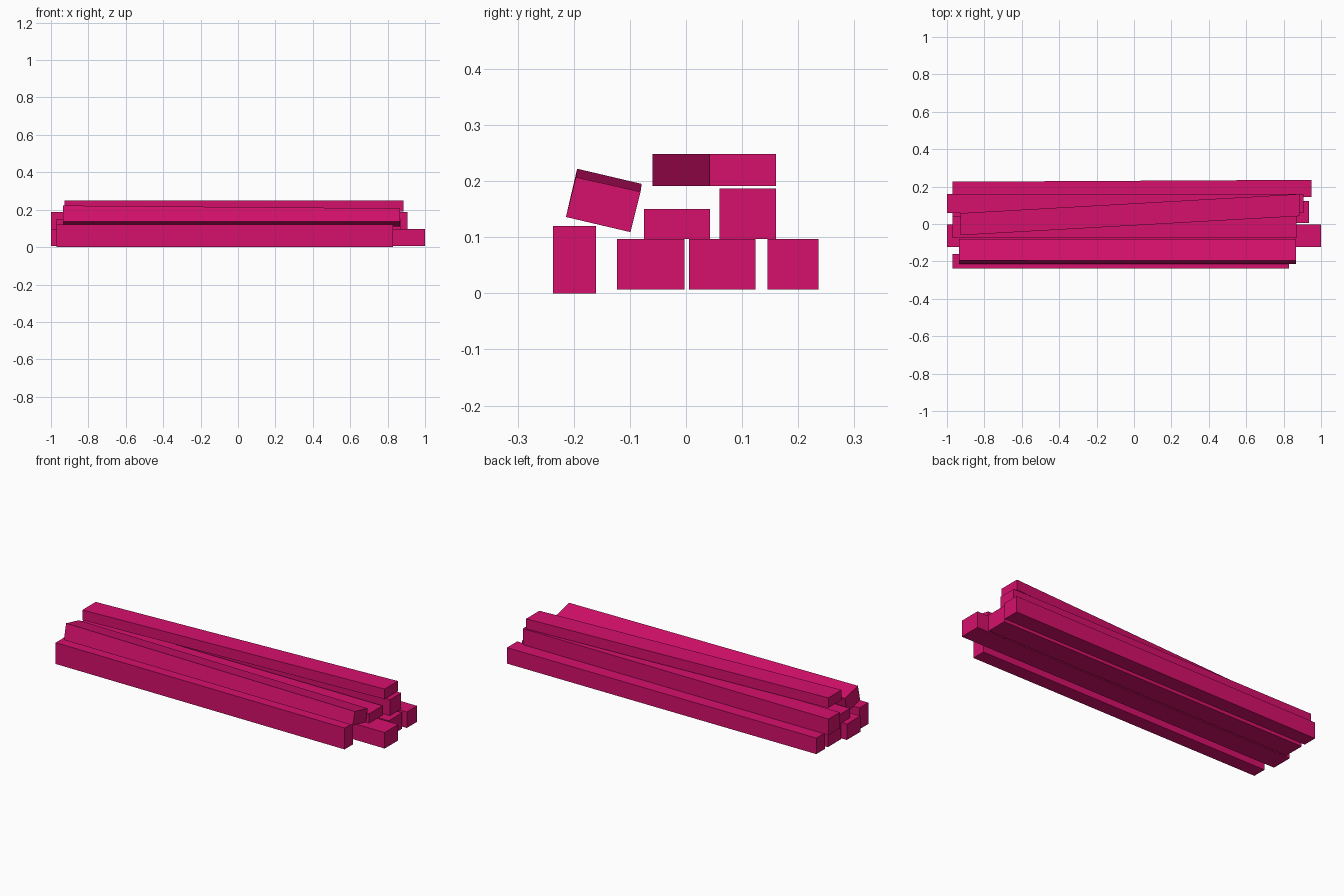
import bpy
import bmesh

old = bpy.data.objects.get("Cube")
if old:
    bpy.data.objects.remove(old, do_unlink=True)

# Single painted-timber colour
COLOUR = (0.67, 0.005, 0.15, 1.0)
pink = bpy.data.materials.new("deep_pink")
pink.use_nodes = True
pink.diffuse_color = COLOUR
pink.node_tree.nodes["Principled BSDF"].inputs["Base Color"].default_value = COLOUR


def rect(y0, y1, z0, z1):
    """Rectangular end section as (y, z) corners."""
    return [(y0, z0), (y1, z0), (y1, z1), (y0, z1)]


def beam(name, x0, x1, left_end, right_end=None):
    """Timber running along x, lofted between its two end sections."""
    right_end = right_end or left_end
    bm = bmesh.new()
    a = [bm.verts.new((x0, y, z)) for y, z in left_end]
    b = [bm.verts.new((x1, y, z)) for y, z in right_end]
    bm.faces.new(a)
    bm.faces.new(b)
    for i in range(4):
        j = (i + 1) % 4
        bm.faces.new((a[i], a[j], b[j], b[i]))
    bmesh.ops.recalc_face_normals(bm, faces=bm.faces)
    mesh = bpy.data.meshes.new(name)
    bm.to_mesh(mesh)
    bm.free()
    mesh.materials.append(pink)
    obj = bpy.data.objects.new(name, mesh)
    bpy.context.collection.objects.link(obj)
    return obj


# Bottom layer
beam("front_bottom_beam", -0.97, 0.83, rect(-0.237, -0.16, 0, 0.12))
beam("middle_front_bottom_beam", -1.0, 1.0, rect(-0.123, -0.003, 0.007, 0.097))
beam("middle_back_bottom_beam", -0.97, 0.935, rect(0.005, 0.124, 0.007, 0.097))
beam("back_bottom_beam", -0.97, 0.95,
     rect(0.147, 0.226, 0.007, 0.097), rect(0.145, 0.236, 0.007, 0.097))

# Second layer
beam("flat_middle_beam", -0.97, 0.87, rect(-0.075, 0.043, 0.097, 0.15))
beam("back_upper_beam", -1.0, 0.905, rect(0.06, 0.16, 0.097, 0.187))

# Tilted timber leaning on the front beam
base = [(-0.214, 0.136), (-0.099, 0.109)]
beam("tilted_front_beam", -0.935, 0.865,
     base + [(-0.079, 0.195), (-0.194, 0.222)],
     base + [(-0.081, 0.181), (-0.196, 0.207)])

# Top timber laid slightly askew
beam("askew_top_beam", -0.927, 0.884,
     rect(-0.06, 0.058, 0.191, 0.248), rect(0.042, 0.16, 0.191, 0.248))
